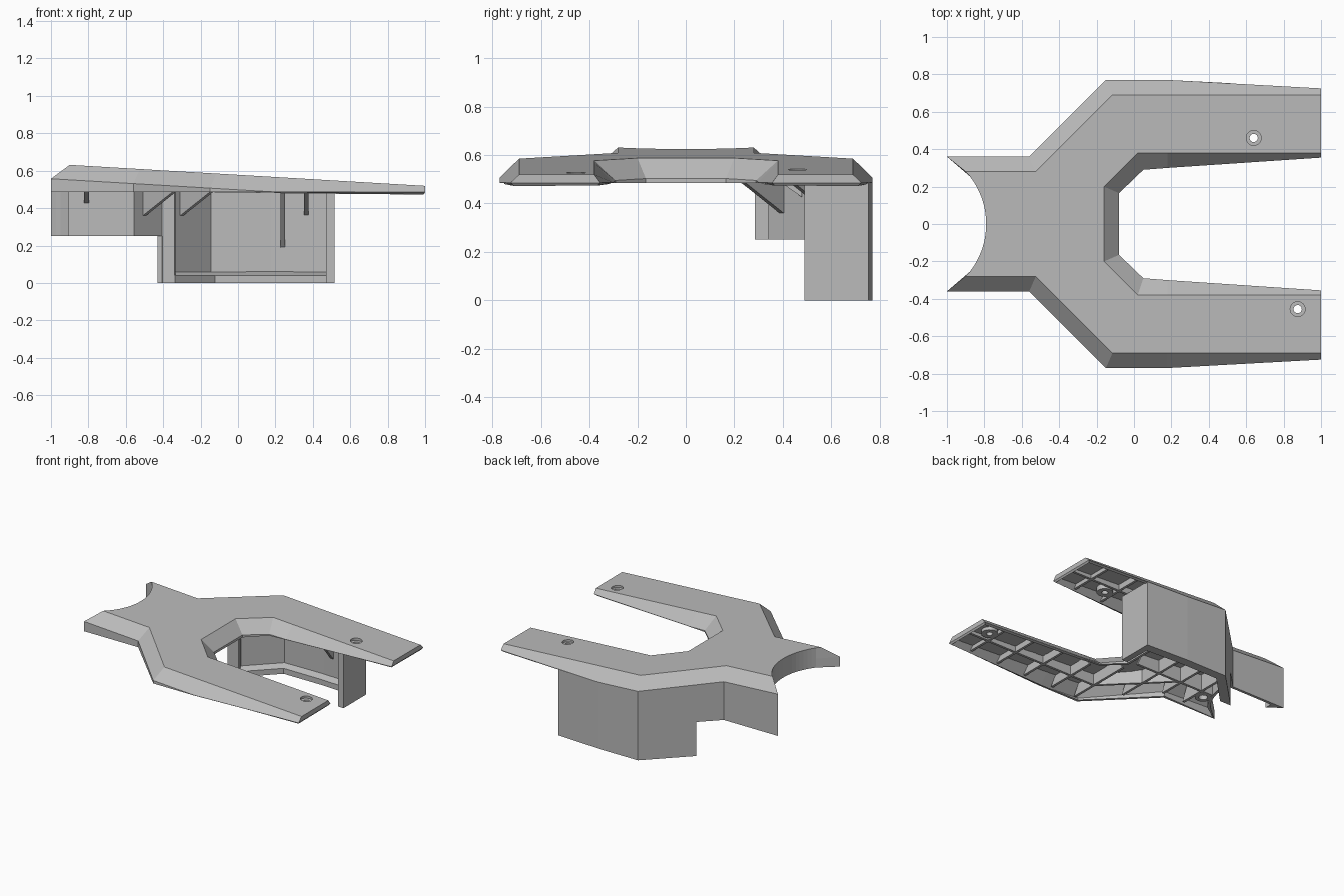
import bpy, bmesh, math
from mathutils import Vector

if "Cube" in bpy.data.objects:
    bpy.data.objects.remove(bpy.data.objects["Cube"])

grey = bpy.data.materials.new("plain_grey")
grey.use_nodes = True
grey.diffuse_color = (0.5, 0.5, 0.5, 1)
grey.node_tree.nodes["Principled BSDF"].inputs["Base Color"].default_value = (0.5, 0.5, 0.5, 1)

BASE = 0.485          # underside of the deck
BEVEL = 0.08          # drop of the sloped edge


def top_z(x):
    return 0.578 - 0.059 * x


def make(name, build):
    bm = bmesh.new()
    build(bm)
    bmesh.ops.remove_doubles(bm, verts=bm.verts, dist=0.0005)
    bmesh.ops.recalc_face_normals(bm, faces=bm.faces)
    mesh = bpy.data.meshes.new(name)
    bm.to_mesh(mesh)
    bm.free()
    mesh.materials.append(grey)
    obj = bpy.data.objects.new(name, mesh)
    bpy.context.collection.objects.link(obj)
    return obj


def bridge(bm, a, b):
    n = len(a)
    for i in range(n):
        j = (i + 1) % n
        bm.faces.new((a[i], a[j], b[j], b[i]))


def add_prism(bm, poly, low, high):
    """Plan polygon between two heights; high may be a list, one per point."""
    highs = high if isinstance(high, list) else [high] * len(poly)
    a = [bm.verts.new((x, y, low)) for x, y in poly]
    b = [bm.verts.new((x, y, z)) for (x, y), z in zip(poly, highs)]
    bridge(bm, a, b)
    bm.faces.new(a)
    bm.faces.new(b)


def prism(name, poly, low, high):
    return make(name, lambda bm: add_prism(bm, poly, low, high))


def add_plate(bm, points, side, thick):
    """Flat upright plate, thickened along the side direction."""
    off = side * thick / 2
    a = [bm.verts.new(p - off) for p in points]
    b = [bm.verts.new(p + off) for p in points]
    bridge(bm, a, b)
    bm.faces.new(a)
    bm.faces.new(b)


# Deck outline: top edge and foot of the sloped edge, one half
half = [((-0.90, 0.28), (-1, 0.36)), ((-0.525, 0.28), (-0.56, 0.36)),
        ((-0.115, 0.69), (-0.15, 0.77)), ((0.18, 0.69), (0.18, 0.77)),
        ((1, 0.69), (1, 0.725)), ((1, 0.38), (1, 0.355)),
        ((0.18, 0.38), (0.18, 0.30)), ((0.02, 0.38), (0.05, 0.29)),
        ((-0.16, 0.20), (-0.08, 0.165))]
flip = [((a, -b), (c, -d)) for (a, b), (c, d) in reversed(half)]
# Round bite at the narrow end
arc = []
for i in range(1, 20):
    t = 0.74 * (i / 10 - 1)
    p = (-1.204 + 0.414 * math.cos(t), 0.414 * math.sin(t))
    arc.append((p, p))
outline = half + flip + arc


def build_deck(bm):
    top = [bm.verts.new((x, y, top_z(x))) for (x, y), _ in outline]
    mid = [bm.verts.new((x, y, max(BASE, top_z(x) - BEVEL))) for _, (x, y) in outline]
    low = [bm.verts.new((x, y, BASE)) for _, (x, y) in outline]
    bm.faces.new(top)
    bridge(bm, mid, top)
    bridge(bm, low, mid)


def apply_modifiers(obj):
    bpy.context.view_layer.update()
    dg = bpy.context.evaluated_depsgraph_get()
    mesh = bpy.data.meshes.new_from_object(obj.evaluated_get(dg))
    obj.modifiers.clear()
    obj.data = mesh


deck = make("deck", build_deck)
# Normals of the open shell must point outwards
if max(deck.data.polygons, key=lambda f: f.area).normal.z < 0:
    deck.data.flip_normals()
shell = deck.modifiers.new("shell", "SOLIDIFY")
shell.thickness = 0.02
shell.offset = -1
shell.use_even_offset = False
apply_modifiers(deck)


# Screw holes with recessed seats
def circle(x, y, r, n=24):
    return [(x + r * math.cos(i * math.tau / n), y + r * math.sin(i * math.tau / n)) for i in range(n)]


def tube(name, x, y, outer, inner, low, high):
    def build(bm):
        rings = [[bm.verts.new((px, py, z)) for px, py in circle(x, y, r)]
                 for r, z in ((outer, low), (outer, high), (inner, high), (inner, low))]
        for i in range(4):
            bridge(bm, rings[i], rings[(i + 1) % 4])
    obj = make(name, build)
    for face in obj.data.polygons:
        face.use_smooth = abs(face.normal.z) < 0.5
    obj.data.set_sharp_from_angle(angle=math.radians(30))


for side, x, y in (("left", 0.64, 0.46), ("right", 0.875, -0.455)):
    cutter = prism("hole_cutter", circle(x, y, 0.04), 0.3, 0.8)
    cutter.hide_render = True
    cut = deck.modifiers.new("hole", "BOOLEAN")
    cut.operation = "DIFFERENCE"
    cut.solver = "EXACT"
    cut.object = cutter
    apply_modifiers(deck)
    bpy.data.objects.remove(cutter)
    tube(side + "_screw_seat", x, y, 0.055, 0.022, BASE, top_z(x) - 0.018)
tube("narrow_end_boss", -0.76, -0.19, 0.055, 0.03, BASE, top_z(-0.7) - 0.012)


# Ribs under the deck
def add_rib(bm, p, q, flare=0.0):
    a, b = Vector((*p, 0)), Vector((*q, 0))
    d = (b - a).normalized()
    side = Vector((-d.y, d.x, 0))
    ha, hb = top_z(a.x) - 0.012, top_z(b.x) - 0.012
    fa, fb = min(flare, ha - BASE), min(flare, hb - BASE)
    up = Vector((0, 0, 1))
    add_plate(bm, [a - d * fa + up * BASE, b + d * fb + up * BASE, b + up * hb, a + up * ha], side, 0.018)


def build_ribs(bm):
    for s in (1, -1):
        for x in (0.82, 0.58, 0.34, 0.1, -0.1):
            add_rib(bm, (x, s * 0.385 if x > 0 else s * 0.28), (x, s * 0.68), 0.05)
        add_rib(bm, (-0.1, s * 0.535), (0.985, s * 0.535))
        add_rib(bm, (-0.1, s * 0.535), (-0.5, s * 0.135))
        add_rib(bm, (-0.79, s * 0.135), (-0.5, s * 0.135))
        add_rib(bm, (-0.5, s * 0.135), (-0.18, s * 0.135), 0.04)
    for x, y in ((-0.33, 0.46), (-0.52, 0.27), (-0.7, 0.27)):
        add_rib(bm, (x, -y), (x, y), 0.05)


make("deck_ribs", build_ribs)

# Hanging skirt on one side
TOP = BASE + 0.002
prism("low_skirt", [(-1, 0.36), (-0.56, 0.36), (-0.43, 0.49), (-0.405, 0.49),
                    (-0.555, 0.34), (-0.974, 0.34)], 0.25, TOP)
prism("low_skirt_end", [(-0.999, 0.359), (-0.95, 0.324), (-0.905, 0.285), (-0.905, 0.359)], 0.25, TOP)
prism("tall_skirt", [(-0.43, 0.49), (-0.15, 0.77), (0.18, 0.77), (0.515, 0.753),
                     (0.515, 0.733), (0.18, 0.75), (-0.145, 0.75), (-0.405, 0.49)], 0, TOP)
prism("tall_skirt_end", [(0.47, 0.49), (0.515, 0.49), (0.515, 0.74), (0.47, 0.74)], 0, TOP)
prism("tall_skirt_edge", [(-0.43, 0.49), (-0.34, 0.49), (-0.335, 0.5), (-0.36, 0.55)], 0, TOP)
prism("skirt_lip", [(-0.41, 0.49), (-0.145, 0.755), (0.18, 0.755), (0.5, 0.74),
                    (0.47, 0.69), (0.18, 0.705), (-0.123, 0.705), (-0.338, 0.49)],
      0, [0.06] * 4 + [0.04] * 4)


# Triangular braces between skirt and deck
def build_braces(bm):
    for x, y, dx, dy, length, drop in ((-0.81, 0.345, 0, -1, 0.14, 0.06), (-0.42, 0.48, 0, -1, 0.1, 0.06),
                                       (-0.5, 0.395, 1, -1, 0.24, 0.125), (-0.3, 0.595, 1, -1, 0.24, 0.125),
                                       (0.24, 0.752, 0, -1, 0.25, 0.3), (0.365, 0.745, 0, -1, 0.2, 0.125)):
        d = Vector((dx, dy, 0)).normalized()
        p = Vector((x, y, BASE + 0.01))
        add_plate(bm, [p, p + d * length, p - Vector((0, 0, drop + 0.01))], Vector((-d.y, d.x, 0)), 0.025)


make("skirt_braces", build_braces)
